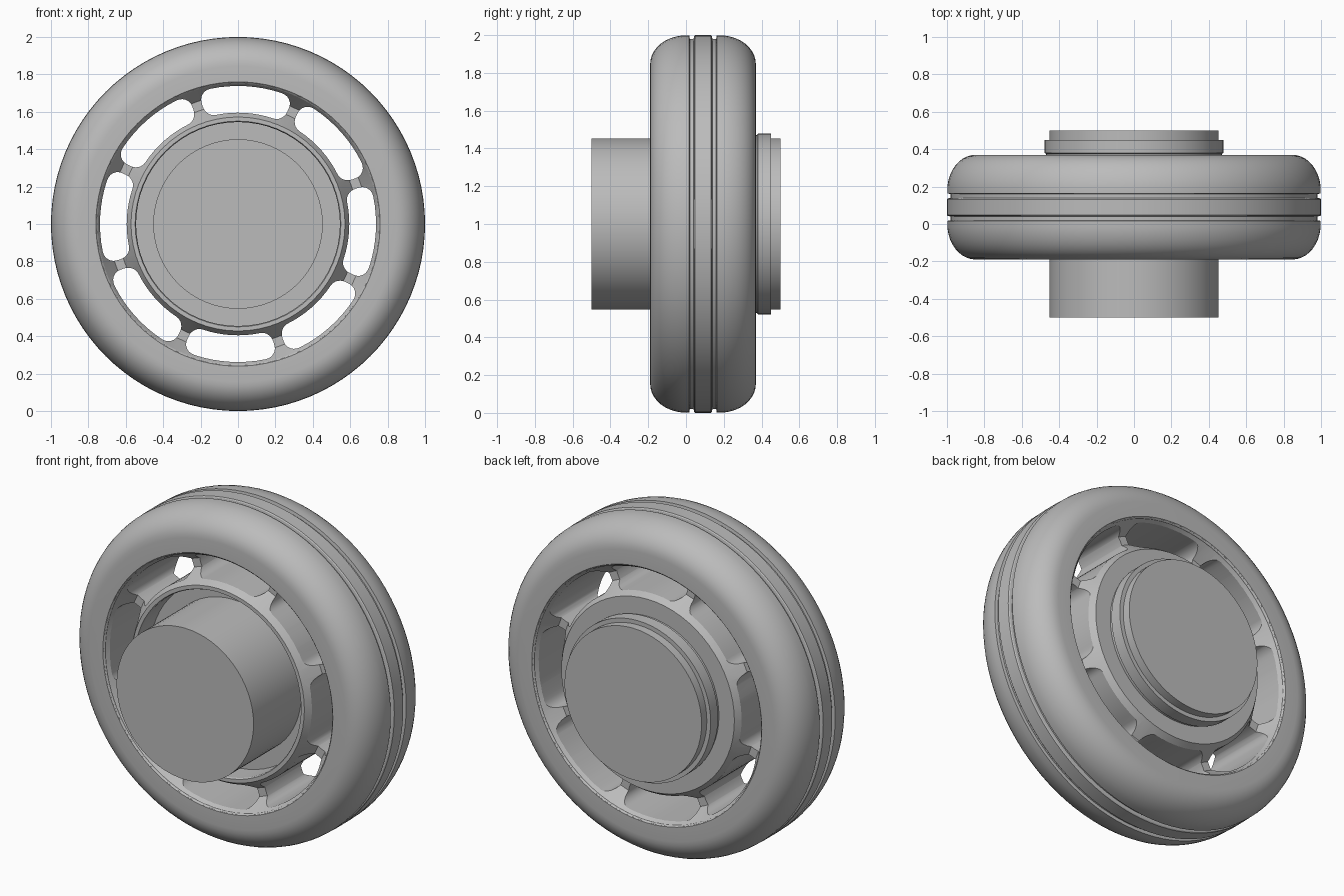
import bpy, bmesh, math
from math import sin, cos, pi, radians

cube = bpy.data.objects.get("Cube")
if cube:
    bpy.data.objects.remove(cube, do_unlink=True)

grey = bpy.data.materials.new("plain_grey")
grey.use_nodes = True
colour = (0.5, 0.5, 0.5, 1)
grey.diffuse_color = colour
grey.node_tree.nodes["Principled BSDF"].inputs["Base Color"].default_value = colour

MID = 0.09        # y of the wheel's middle plane
HALF = 0.28       # half width of the tyre


def make_object(name, bm):
    bmesh.ops.recalc_face_normals(bm, faces=bm.faces)
    mesh = bpy.data.meshes.new(name)
    bm.to_mesh(mesh)
    bm.free()
    mesh.materials.append(grey)
    obj = bpy.data.objects.new(name, mesh)
    bpy.context.collection.objects.link(obj)
    obj.location.z = 1
    return obj


def smooth(obj):
    bpy.ops.object.select_all(action="DESELECT")
    obj.select_set(True)
    bpy.context.view_layer.objects.active = obj
    bpy.ops.object.shade_smooth_by_angle(angle=radians(25))


def lathe(name, profile, sides, closed=True):
    """Turn (radius, y) points about the y axis; open profiles get end caps."""
    bm = bmesh.new()
    rings = []
    for r, y in profile:
        rings.append([bm.verts.new((r * cos(2 * pi * i / sides), y, r * sin(2 * pi * i / sides)))
                      for i in range(sides)])
    pairs = list(zip(rings, rings[1:]))
    if closed:
        pairs.append((rings[-1], rings[0]))
    else:
        bm.faces.new(rings[0])
        bm.faces.new(rings[-1])
    for a, b in pairs:
        for i in range(sides):
            j = (i + 1) % sides
            bm.faces.new((a[i], a[j], b[j], b[i]))
    return make_object(name, bm)


def mirrored(half):
    """Complete a (radius, offset) half profile across the middle plane."""
    return ([(r, MID - d) for r, d in half] +
            [(r, MID + d) for r, d in reversed(half)])


# Tyre: flat sidewall, rounded shoulder, two tread grooves
shoulder = [(0.845 + 0.155 * sin(t * pi / 20), 0.07 + 0.21 * cos(t * pi / 20) ** 0.9)
            for t in range(10)]
tyre = [(0.75, HALF - 0.01), (0.76, HALF)] + shoulder
tyre += [(0.998, 0.073), (0.98, 0.07), (0.98, 0.05), (0.995, 0.047), (1, 0.042)]
smooth(lathe("tyre", mirrored(tyre), 96))

# Rim: outer band and hub collar joined by a sunken web
rim = lathe("rim", [
    (0.77, MID - HALF + 0.003), (0.757, MID - HALF + 0.003), (0.69, -0.08), (0.64, -0.08),
    (0.572, -0.19), (0.55, -0.19), (0.545, -0.18), (0.545, -0.05), (0.44, -0.05),
    (0.44, 0.36), (0.572, 0.36), (0.64, 0.26), (0.69, 0.26),
    (0.757, MID + HALF - 0.003), (0.77, MID + HALF - 0.003)], 64)

# Eight curved slots with rounded corners, cut through the web
bm = bmesh.new()
r_in, r_out, half_len, corner = 0.595, 0.738, 0.235, 0.06
r_mid = (r_in + r_out) / 2
half_h = (r_out - r_in) / 2
outline = []
for k, (su, sv) in enumerate(((1, 1), (-1, 1), (-1, -1), (1, -1))):
    for s in range(7):
        a = k * pi / 2 + s * pi / 12
        outline.append((su * (half_len - corner) + corner * cos(a),
                        sv * (half_h - corner) + corner * sin(a)))
    if k in (0, 2):
        for s in range(1, 8):
            outline.append((su * (half_len - corner) * (1 - s / 4), sv * half_h))
for n in range(8):
    centre = radians(86.5) + n * pi / 4
    loops = []
    for y in (-0.6, 0.6):
        loops.append([bm.verts.new(((r_mid + v) * cos(centre + u / r_mid), y,
                                    (r_mid + v) * sin(centre + u / r_mid)))
                      for u, v in outline])
    bm.faces.new(loops[0])
    bm.faces.new(loops[1])
    for i in range(len(outline)):
        j = (i + 1) % len(outline)
        bm.faces.new((loops[0][i], loops[0][j], loops[1][j], loops[1][i]))
cutter = make_object("slot_cutter", bm)
cutter.hide_render = True

cut = rim.modifiers.new("slots", "BOOLEAN")
cut.operation = "DIFFERENCE"
cut.solver = "EXACT"
cut.object = cutter
bpy.context.view_layer.objects.active = rim
bpy.ops.object.modifier_apply(modifier="slots")
bpy.data.objects.remove(cutter, do_unlink=True)
smooth(rim)

# Hub: solid axle with a stepped collar on the back
smooth(lathe("axle", [(0.453, -0.5), (0.453, 0.5)], 64, closed=False))
smooth(lathe("back_collar", [(0.44, 0.35), (0.47, 0.35), (0.47, 0.375), (0.478, 0.38),
                             (0.478, 0.45), (0.44, 0.45)], 64))
